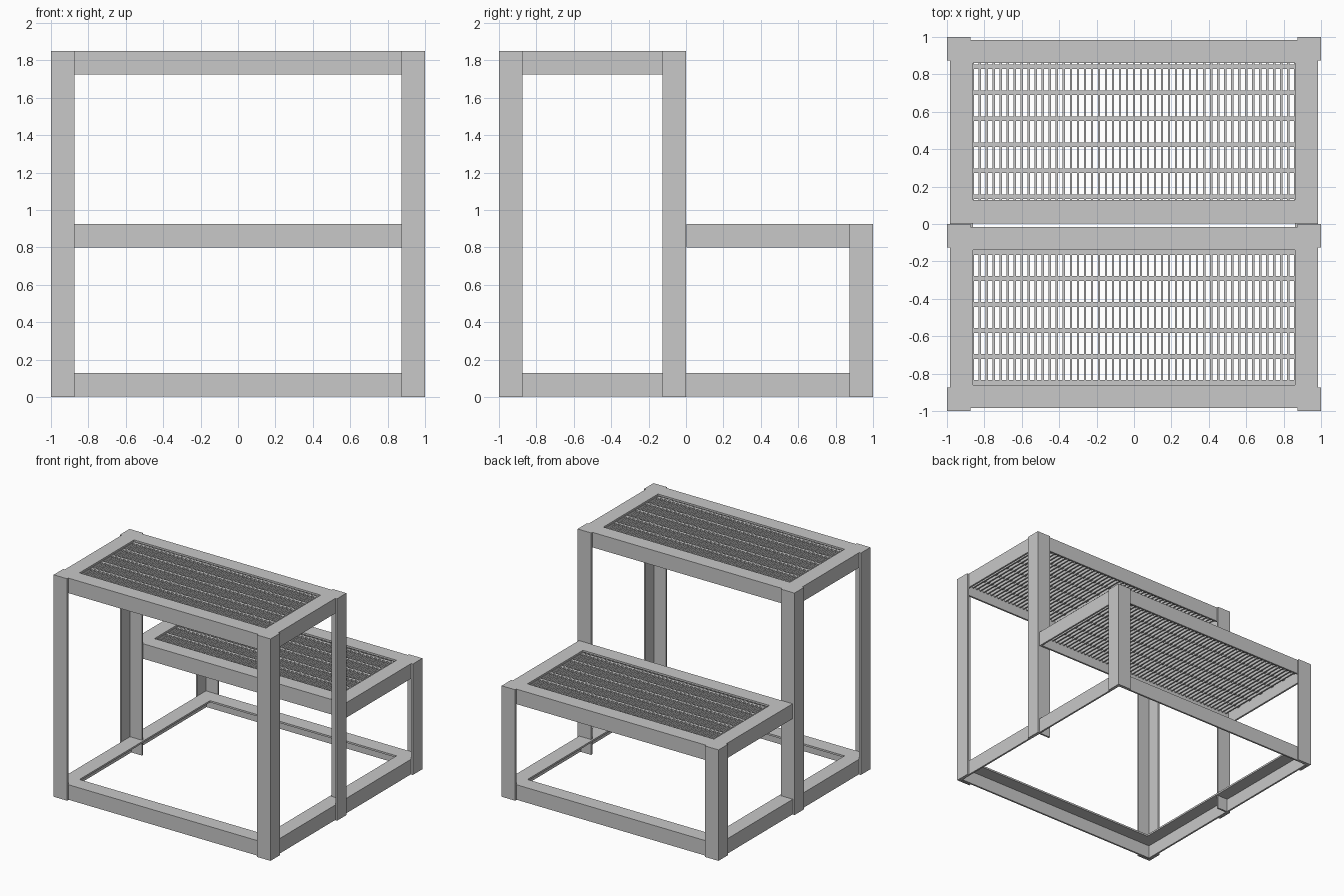
import bpy
import bmesh

cube = bpy.data.objects.get("Cube")
if cube:
    bpy.data.objects.remove(cube, do_unlink=True)

W = 0.125      # width of the angle iron
T = 0.015      # thickness of the angle iron
LOW, HIGH = 0.925, 1.85

steel = bpy.data.materials.new("light_grey_steel")
steel.use_nodes = True
colour = (0.58, 0.58, 0.58, 1)
steel.diffuse_color = colour
steel.node_tree.nodes["Principled BSDF"].inputs["Base Color"].default_value = colour


def finish(name, bm):
    bmesh.ops.recalc_face_normals(bm, faces=bm.faces)
    mesh = bpy.data.meshes.new(name)
    bm.to_mesh(mesh)
    bm.free()
    mesh.materials.append(steel)
    obj = bpy.data.objects.new(name, mesh)
    bpy.context.collection.objects.link(obj)
    return obj


def box(bm, x0, x1, y0, y1, z0, z1):
    verts = bmesh.ops.create_cube(bm, size=1)["verts"]
    for v in verts:
        v.co.x = x1 if v.co.x > 0 else x0
        v.co.y = y1 if v.co.y > 0 else y0
        v.co.z = z1 if v.co.z > 0 else z0


def angle_frame(name, y0, y1, top):
    """Mitred rectangle of angle iron: flat flange on top, upright flange outside."""
    bm = bmesh.new()
    half = 1 - T
    # profile as (distance inwards, height)
    profile = [(0, top), (W, top), (W, top - T), (T, top - T), (T, top - W), (0, top - W)]
    rings = []
    for sx, sy in ((-1, -1), (1, -1), (1, 1), (-1, 1)):
        y = y0 if sy < 0 else y1
        rings.append([bm.verts.new((sx * (half - d), y - sy * d, z)) for d, z in profile])
    n = len(profile)
    for i in range(4):
        a, b = rings[i], rings[(i + 1) % 4]
        for j in range(n):
            k = (j + 1) % n
            bm.faces.new((a[j], b[j], b[k], a[k]))
    return finish(name, bm)


def angle_leg(name, sx, y, inward, height):
    """Upright angle iron with its outer corner at (sx, y)."""
    bm = bmesh.new()
    profile = [(0, 0), (W, 0), (W, T), (T, T), (T, W), (0, W)]
    base = bm.faces.new([bm.verts.new((sx * (1 - a), y + inward * b, 0)) for a, b in profile])
    top = bmesh.ops.extrude_face_region(bm, geom=[base])["geom"]
    for v in top:
        if isinstance(v, bmesh.types.BMVert):
            v.co.z = height
    return finish(name, bm)


def grating(name, y0, y1, top):
    """Bearing bars front to back, tied by cross bars."""
    bm = bmesh.new()
    pitch, thick, depth = 0.0375, 0.012, 0.03
    count = 51
    for i in range(count):
        x = (i - (count - 1) / 2) * pitch
        box(bm, x - thick / 2, x + thick / 2, y0, y1, top - depth, top)
    middle = (y0 + y1) / 2
    for i in range(6):
        y = middle + (i - 2.5) * 0.139
        box(bm, -1 + 2 * T, 1 - 2 * T, y - W / 10, y + W / 10, top - 0.015, top - 0.002)
    return finish(name, bm)


# Frames
angle_frame("base_frame", -1 + T, 1 - T, W + 0.003)
angle_frame("upper_step_frame", -1 + T, -T, HIGH)
angle_frame("lower_step_frame", 0.003, 1 - T, LOW)

# Legs
for side, sx in (("left", 1), ("right", -1)):
    angle_leg("front_leg_" + side, sx, -1, 1, HIGH)
    angle_leg("middle_leg_" + side, sx, 0, -1, HIGH)
    angle_leg("back_leg_" + side, sx, 1, -1, LOW)

# Treads
grating("upper_step_grating", -1 + 2 * T, -2 * T, HIGH - T)
grating("lower_step_grating", T + 0.003, 1 - 2 * T, LOW - T)
